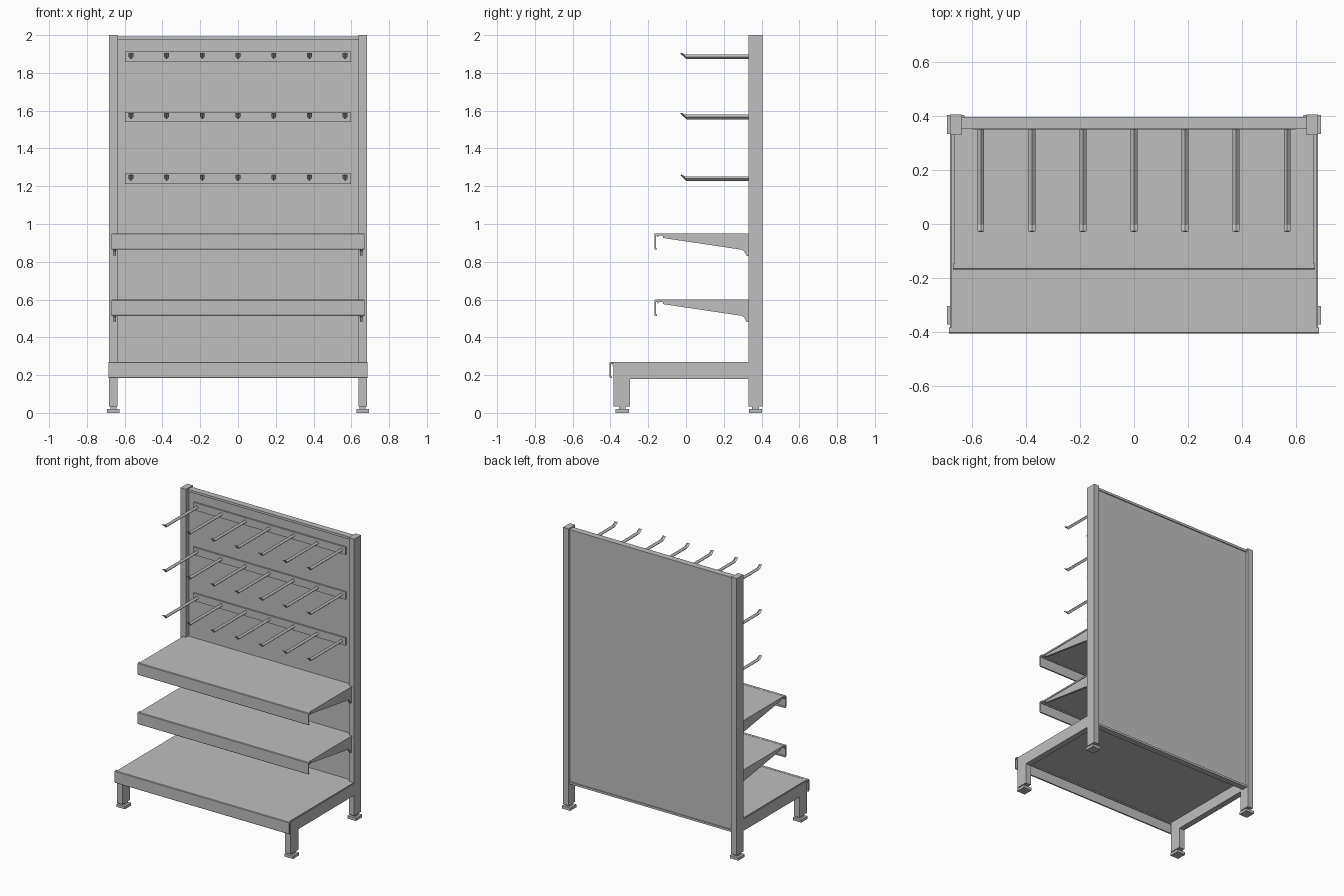
import bpy
import bmesh

cube = bpy.data.objects.get("Cube")
if cube:
    bpy.data.objects.remove(cube, do_unlink=True)

grey = bpy.data.materials.new("light_grey_metal")
grey.use_nodes = True
COLOUR = (0.52, 0.52, 0.52, 1)
grey.diffuse_color = COLOUR
for node in grey.node_tree.nodes:
    if node.type == 'BSDF_PRINCIPLED':
        node.inputs["Base Color"].default_value = COLOUR


def loft(name, rings):
    """Closed solid through rings that share a point count."""
    bm = bmesh.new()
    loops = [[bm.verts.new(p) for p in ring] for ring in rings]
    n = len(loops[0])
    for a, b in zip(loops, loops[1:]):
        for i in range(n):
            j = (i + 1) % n
            bm.faces.new((a[i], a[j], b[j], b[i]))
    bm.faces.new(loops[0])
    bm.faces.new(loops[-1])
    bmesh.ops.recalc_face_normals(bm, faces=bm.faces)
    mesh = bpy.data.meshes.new(name)
    bm.to_mesh(mesh)
    bm.free()
    mesh.materials.append(grey)
    obj = bpy.data.objects.new(name, mesh)
    bpy.context.collection.objects.link(obj)
    return obj


def extrude_x(name, profile, x0, x1):
    """Side profile of (y, z) points swept from x0 to x1."""
    return loft(name, [[(x, y, z) for y, z in profile] for x in (x0, x1)])


def box(name, x0, x1, y0, y1, z0, z1):
    return extrude_x(name, [(y0, z0), (y1, z0), (y1, z1), (y0, z1)], x0, x1)


def shelf(name, half_width, lip_half, front, top, back):
    # thin tray plus a folded front lip with a small hem
    box(name + "_tray", -half_width, half_width, front + 0.01, back, top - 0.012, top - 0.001)
    lip = [(0, -0.004), (0.004, 0), (0.022, 0), (0.022, -0.02), (0.016, -0.02),
           (0.016, -0.008), (0.008, -0.008), (0.008, -0.076), (0.014, -0.08),
           (0.014, -0.086), (0.004, -0.086), (0, -0.08)]
    extrude_x(name + "_front_lip", [(front + y, top + z) for y, z in lip],
              -lip_half, lip_half)


def foot(name, side, y):
    # levelling foot: stem and square pad
    x = side * 0.66
    box(name + "_stem", x - 0.016, x + 0.016, y - 0.018, y + 0.018, 0.015, 0.042)
    box(name + "_pad", x - 0.033, x + 0.033, y - 0.035, y + 0.035, 0, 0.02)


# Uprights, base frame and feet on both sides
for side, word in ((1, "left"), (-1, "right")):
    inner, outer = side * 0.639, side * 0.682
    box(word + "_post", inner, outer, 0.33, 0.405, 0.035, 2.0)
    box(word + "_base_beam", inner, outer, -0.383, 0.335, 0.18, 0.262)
    box(word + "_front_leg", inner, outer, -0.383, -0.297, 0.035, 0.185)
    foot(word + "_front_foot", side, -0.338)
    foot(word + "_back_foot", side, 0.368)

# Back panel with folded rails at top and bottom
box("back_panel", -0.64, 0.64, 0.361, 0.389, 0.19, 1.99)
box("top_rail", -0.64, 0.64, 0.352, 0.396, 1.975, 1.992)
box("bottom_rail", -0.64, 0.64, 0.352, 0.396, 0.185, 0.2)

# Base shelf
shelf("base_shelf", 0.677, 0.685, -0.405, 0.27, 0.355)

# Upper shelves with tapered brackets
BRACKET = [(-0.122, -0.01), (-0.122, -0.024), (0.295, -0.086), (0.308, -0.095),
           (0.322, -0.12), (0.335, -0.12), (0.335, -0.01)]
for label, top in (("lower", 0.6), ("upper", 0.95)):
    shelf(label + "_shelf", 0.664, 0.67, -0.168, top, 0.355)
    for side, word in ((1, "left"), (-1, "right")):
        extrude_x(f"{label}_{word}_bracket", [(y, top + z) for y, z in BRACKET],
                  side * 0.645, side * 0.66)

# Hook rails, each with seven diamond-section hooks with raised tips
R = 0.0125
HOOK = [(0.355, R, 0.355, -R), (-0.005, R, 0.002, -R), (-0.025, 0.022, -0.03, 0.018)]
for row, z in enumerate((1.24, 1.567, 1.885), 1):
    box(f"hook_rail_{row}", -0.598, 0.598, 0.35, 0.363, z - 0.027, z + 0.027)
    for i in range(7):
        x = (i - 3) * 0.189
        rings = []
        for yt, zt, yb, zb in HOOK:
            ym, zm = (yt + yb) / 2, (zt + zb) / 2
            rings.append([(x, yt, z + zt), (x + R, ym, z + zm),
                          (x, yb, z + zb), (x - R, ym, z + zm)])
        loft(f"hook_{row}_{i + 1}", rings)
